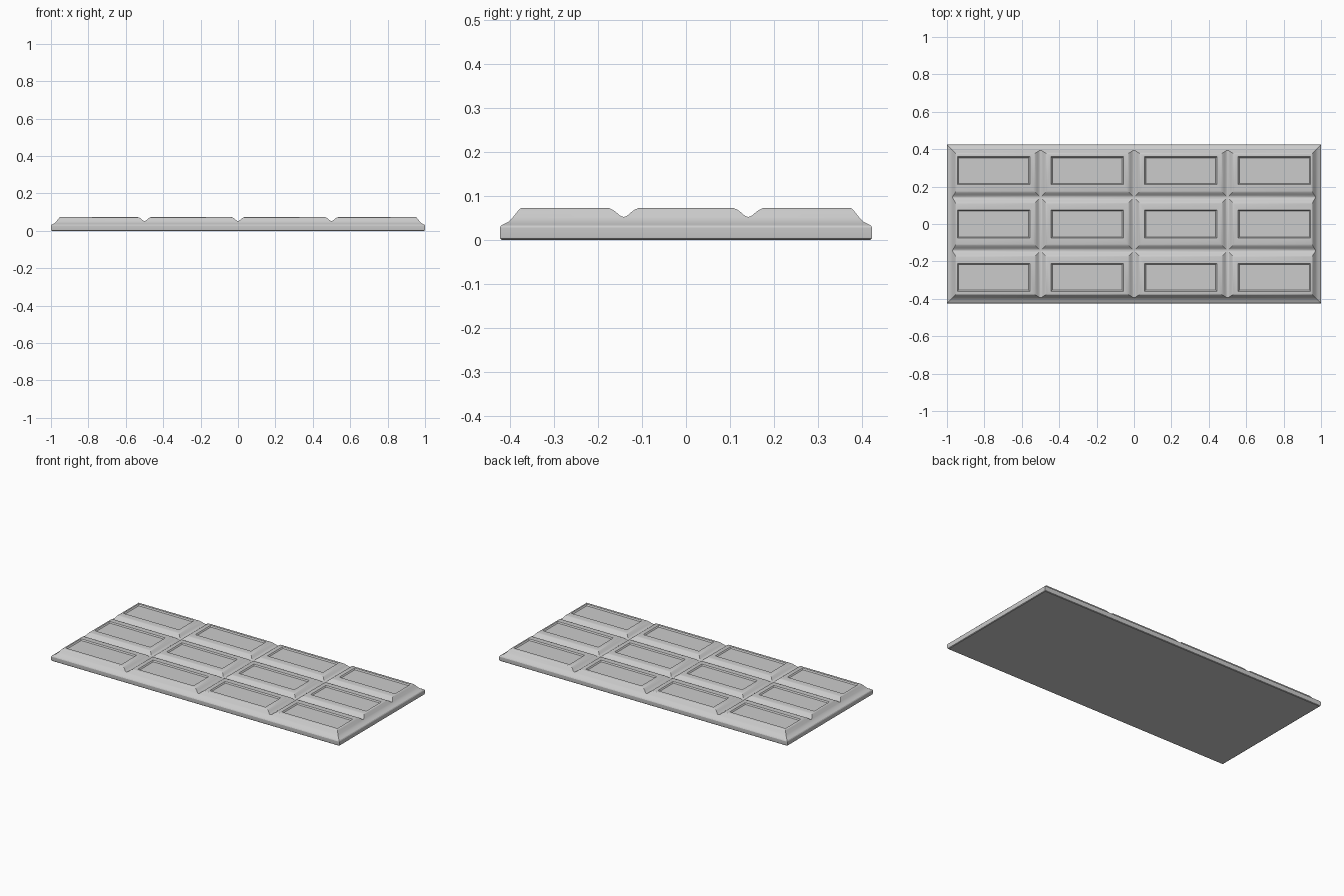
import bpy, bmesh
from math import radians

if "Cube" in bpy.data.objects:
    bpy.data.objects.remove(bpy.data.objects["Cube"])


def add_loft(bm, rings):
    """Skin a stack of equal-length closed rings and cap both ends."""
    loops = [[bm.verts.new(p) for p in ring] for ring in rings]
    n = len(loops[0])
    for a, b in zip(loops, loops[1:]):
        for i in range(n):
            j = (i + 1) % n
            bm.faces.new((a[i], a[j], b[j], b[i]))
    bm.faces.new(loops[0])
    bm.faces.new(loops[-1])


def rect(cx, cy, hx, hy, z):
    return [(cx - hx, cy - hy, z), (cx + hx, cy - hy, z),
            (cx + hx, cy + hy, z), (cx - hx, cy + hy, z)]


def make_object(name, stacks):
    bm = bmesh.new()
    for rings in stacks:
        add_loft(bm, rings)
    bmesh.ops.recalc_face_normals(bm, faces=bm.faces)
    mesh = bpy.data.meshes.new(name)
    bm.to_mesh(mesh)
    bm.free()
    obj = bpy.data.objects.new(name, mesh)
    bpy.context.collection.objects.link(obj)
    return obj


def cut(target, cutter):
    cutter.hide_render = True
    mod = target.modifiers.new(cutter.name, 'BOOLEAN')
    mod.operation, mod.solver, mod.object = 'DIFFERENCE', 'EXACT', cutter
    bpy.context.view_layer.objects.active = target
    bpy.ops.object.modifier_apply(modifier=mod.name)
    bpy.data.objects.remove(cutter)


TOP = 0.073

# Slab with a moulded, concave sloping rim: (inset from edge, height)
rim = [(0.005, 0), (0.001, 0.003), (0, 0.008), (0, 0.028), (0.003, 0.033),
       (0.011, 0.037), (0.019, 0.041), (0.029, 0.051), (0.041, 0.066),
       (0.045, 0.071), (0.05, TOP)]
bar = make_object("chocolate_slab",
                  [[rect(0, 0, 1 - d, 0.424 - d, z) for d, z in rim]])

# V grooves with rounded shoulders, running both ways
half = [(0.004, 0.0535), (0.010, 0.057), (0.018, 0.064),
        (0.025, 0.069), (0.032, 0.0722), (0.040, 0.0745), (0.040, 0.12)]
groove = [(-w, z) for w, z in reversed(half)] + [(0, 0.0525)] + half
long_grooves = [[[(x, c + w, z) for w, z in groove] for x in (-1.1, 1.1)]
                for c in (-0.142, 0.142)]
cross_grooves = [[[(c + w, y, z) for w, z in groove] for y in (-0.6, 0.6)]
                 for c in (-0.5, 0, 0.5)]
cut(bar, make_object("long_groove_cutter", long_grooves))
cut(bar, make_object("cross_groove_cutter", cross_grooves))

# Shallow sunken panel in each of the twelve pieces
panels = [[rect(x, y, 0.187 + d, 0.069 + d, z)
           for d, z in ((0, 0.066), (0.006, TOP), (0.006, 0.1))]
          for x in (-0.75, -0.25, 0.25, 0.75) for y in (-0.285, 0, 0.285)]
cut(bar, make_object("panel_cutter", panels))

bpy.ops.object.select_all(action='DESELECT')
bar.select_set(True)
bpy.context.view_layer.objects.active = bar
bpy.ops.object.shade_smooth_by_angle(angle=radians(30))
